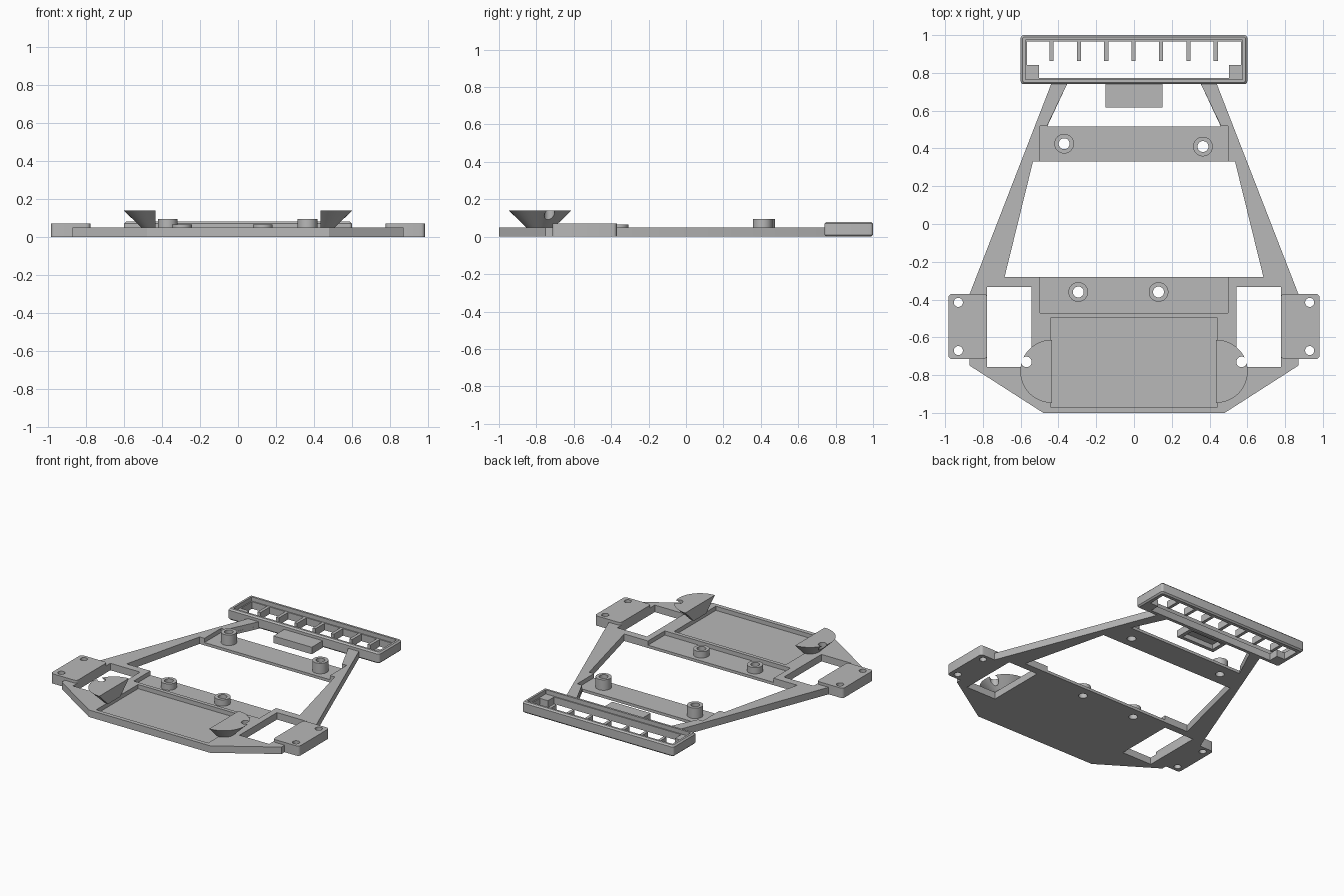
import bpy, bmesh
from math import sin, cos, pi, radians

if "Cube" in bpy.data.objects:
    bpy.data.objects.remove(bpy.data.objects["Cube"])

grey = bpy.data.materials.new("plain_grey")
grey.use_nodes = True
grey.diffuse_color = (0.48, 0.48, 0.48, 1)
grey.node_tree.nodes["Principled BSDF"].inputs["Base Color"].default_value = (0.48, 0.48, 0.48, 1)

parts = []
FLOOR, TOP = 0.02, 0.05


def finish(name, bm):
    bmesh.ops.remove_doubles(bm, verts=bm.verts, dist=0.0001)
    bmesh.ops.recalc_face_normals(bm, faces=bm.faces)
    mesh = bpy.data.meshes.new(name)
    bm.to_mesh(mesh)
    bm.free()
    mesh.materials.append(grey)
    obj = bpy.data.objects.new(name, mesh)
    bpy.context.collection.objects.link(obj)
    parts.append(obj)
    return obj


def evaluated_mesh(obj):
    bpy.context.view_layer.update()
    deps = bpy.context.evaluated_depsgraph_get()
    return bpy.data.meshes.new_from_object(obj.evaluated_get(deps))


def circle(x, y, r, n=32):
    return [(x + r * cos(2 * pi * i / n), y + r * sin(2 * pi * i / n)) for i in range(n)]


def rect(x0, y0, x1, y1, r=0.0):
    if not r:
        return [(x0, y0), (x1, y0), (x1, y1), (x0, y1)]
    centres = [(x1 - r, y1 - r), (x0 + r, y1 - r), (x0 + r, y0 + r), (x1 - r, y0 + r)]
    return [(cx + r * cos(pi / 2 * (q + k / 4)), cy + r * sin(pi / 2 * (q + k / 4)))
            for q, (cx, cy) in enumerate(centres) for k in range(5)]


def both_sides(half):
    """Close a half outline with its mirror image in x."""
    return half + [(-x, y) for x, y in reversed(half)]


def prism(name, layers):
    """Each layer is (loops, z0, z1); inner loops become holes."""
    bm = bmesh.new()
    for loops, z0, z1 in layers:
        curve = bpy.data.curves.new(name + "_outline", "CURVE")
        curve.dimensions = "2D"
        curve.fill_mode = "BOTH"
        curve.extrude = (z1 - z0) / 2
        for loop in loops:
            spline = curve.splines.new("POLY")
            spline.points.add(len(loop) - 1)
            for p, (x, y) in zip(spline.points, loop):
                p.co = (x, y, 0, 1)
            spline.use_cyclic_u = True
        temp = bpy.data.objects.new(name + "_outline", curve)
        bpy.context.collection.objects.link(temp)
        mesh = evaluated_mesh(temp)
        for v in mesh.vertices:
            v.co.z += (z0 + z1) / 2
        bm.from_mesh(mesh)
        bpy.data.objects.remove(temp)
        bpy.data.meshes.remove(mesh)
    return finish(name, bm)


def loft(name, rings, closed=False):
    """Skin rings of equal length; either cap the ends or join them."""
    bm = bmesh.new()
    vs = [[bm.verts.new(p) for p in ring] for ring in rings]
    n = len(vs[0])
    for a, b in zip(vs, vs[1:] + (vs[:1] if closed else [])):
        for i in range(n):
            j = (i + 1) % n
            bm.faces.new((a[i], a[j], b[j], b[i]))
    if not closed:
        bm.faces.new(vs[0])
        bm.faces.new(vs[-1])
    return finish(name, bm)


# Base plate: thin floor, with a raised layer that leaves shallow trays
outer = [(0.48, -1.0), (0.87, -0.75), (0.87, -0.37), (0.435, 0.75)]
wheel_wells = [rect(0.542, -0.757, 0.777, -0.333), rect(-0.777, -0.757, -0.542, -0.333)]
bosses = [("rear_boss", -0.37, 0.425, 0.095), ("rear_boss", 0.365, 0.41, 0.095),
          ("front_boss", -0.295, -0.36, 0.065), ("front_boss", 0.13, -0.36, 0.065)]
floor_outline = both_sides(outer + [(0.35, 0.75), (0.46, 0.515)])
big_opening = both_sides([(0.685, -0.28), (0.535, 0.33)])
boss_holes = [circle(x, y, 0.029) for _, x, y, _ in bosses]
raised_outline = both_sides(outer + [(0.35, 0.75), (0.46, 0.52), (0.497, 0.52), (0.497, 0.33),
                                     (0.535, 0.33), (0.685, -0.28), (0.497, -0.28), (0.497, -0.47)])
battery_tray = rect(-0.443, -0.97, 0.443, -0.497)
prism("base_plate", [([floor_outline, big_opening] + wheel_wells + boss_holes, 0, FLOOR),
                     ([raised_outline, battery_tray] + wheel_wells, FLOOR, TOP)])

# Screw bosses
for name, x, y, top in bosses:
    prism(name, [([circle(x, y, 0.052), circle(x, y, 0.029)], FLOOR, top)])

# Side mounting blocks with two screw holes, and flared half-cone holders
for s, side in ((1, "left"), (-1, "right")):
    xs = sorted((s * 0.777, s * 0.983))
    block = [(x, y) for x, y in rect(xs[0], -0.715, xs[1], -0.37, 0.02)]
    prism(side + "_mount_block",
          [([block] + [circle(s * 0.93, y, 0.024, 24) for y in (-0.415, -0.67)], 0, 0.07)])

    def half_disc(r, z):
        arc = [(s * (0.435 + r * cos(a)), -0.78 + r * sin(a), z)
               for a in (pi * (k / 24 - 0.5) for k in range(25))]
        return arc
    holder = loft(side + "_holder", [half_disc(0.07, TOP - 0.004), half_disc(0.167, 0.14)])
    cutter = prism("notch_cutter", [([circle(s * 0.57, -0.73, 0.028)], 0.06, 0.2)])
    cutter.hide_render = True
    mod = holder.modifiers.new("notch", "BOOLEAN")
    mod.operation = "DIFFERENCE"
    mod.solver = "EXACT"
    mod.object = cutter
    cut = evaluated_mesh(holder)
    holder.modifiers.clear()
    holder.data = cut
    parts.remove(cutter)
    bpy.data.objects.remove(cutter)

# Rear bumper frame: chamfered rim with an inner ledge
section = [(0.01, 0), (0, 0.01), (0, 0.07), (0.01, 0.08), (0.025, 0.08),
           (0.025, TOP), (0.033, TOP), (0.033, 0)]
loft("bumper_frame",
     [[(x, y, z) for x, y in rect(-0.6 + d, 0.74 + d, 0.6 - d, 1.0 - d, max(0.016 - d / 2, 0.002))]
      for d, z in section], closed=True)

# Ribs and corner blocks inside the frame
for i in range(7):
    x = -0.437 + 0.145 * i
    prism("frame_rib", [([rect(x - 0.011, 0.863, x + 0.011, 0.97)], 0, TOP)])
for x0, x1 in ((-0.57, -0.503), (0.503, 0.57)):
    prism("frame_corner_block", [([rect(x0, 0.77, x1, 0.843)], 0, TOP)])

# Hollow tab in front of the frame
tab = rect(-0.152, 0.617, 0.152, 0.745)
prism("bumper_tab", [([tab, rect(-0.125, 0.642, 0.125, 0.735)], 0, 0.035), ([tab], 0.035, TOP)])

# Smooth round walls, keep edges sharp
bpy.ops.object.select_all(action="DESELECT")
for obj in parts:
    obj.select_set(True)
bpy.context.view_layer.objects.active = parts[0]
bpy.ops.object.shade_smooth_by_angle(angle=radians(30))
